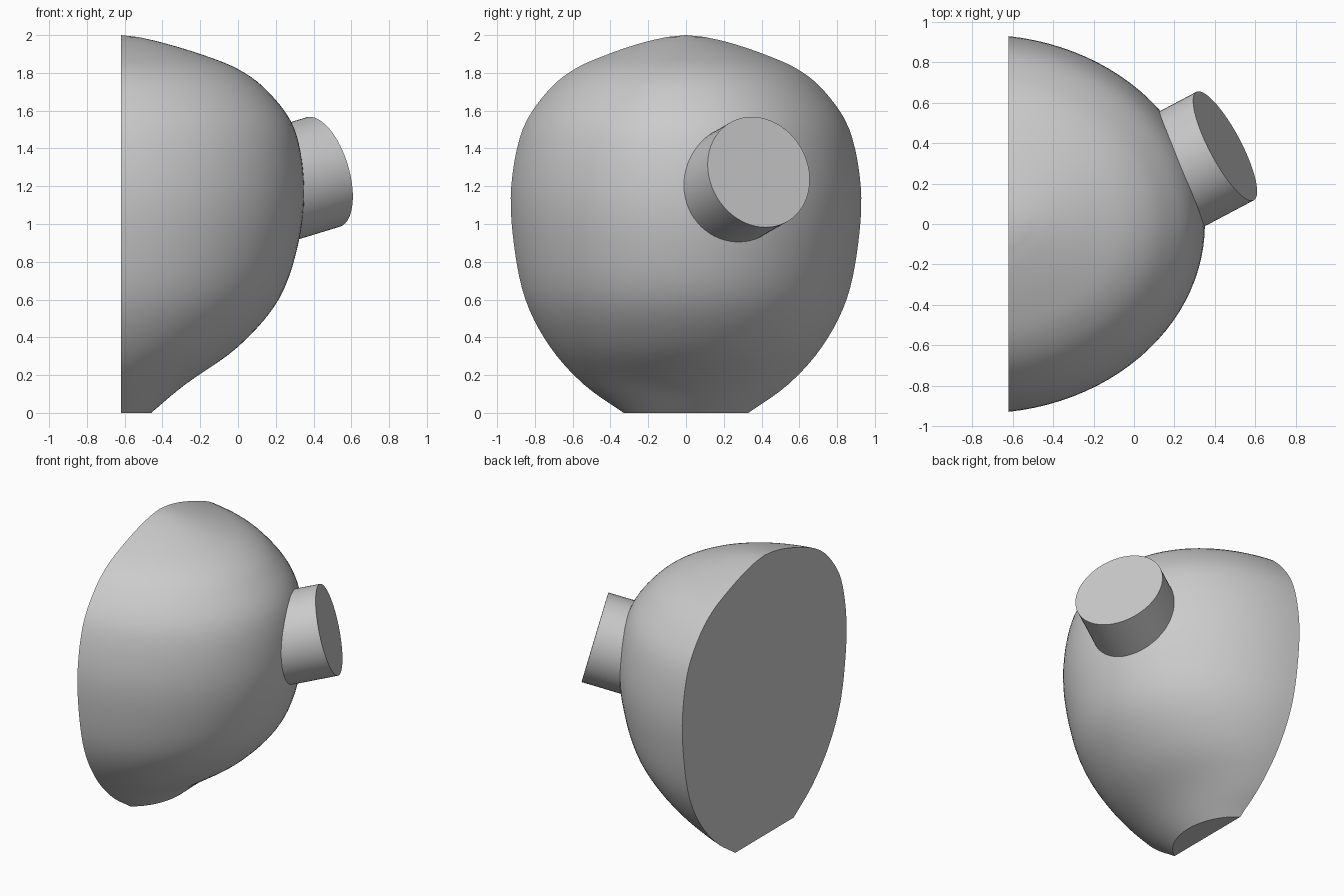
import bpy, bmesh, math
from mathutils import Vector

default = bpy.data.objects.get("Cube")
if default:
    bpy.data.objects.remove(default, do_unlink=True)

GREY = (0.6, 0.6, 0.6, 1)
grey = bpy.data.materials.new("plain grey")
grey.use_nodes = True
grey.diffuse_color = GREY
grey.node_tree.nodes["Principled BSDF"].inputs["Base Color"].default_value = GREY


def add_part(name, bm, angle):
    bmesh.ops.recalc_face_normals(bm, faces=bm.faces[:])
    mesh = bpy.data.meshes.new(name)
    bm.to_mesh(mesh)
    bm.free()
    mesh.materials.append(grey)
    obj = bpy.data.objects.new(name, mesh)
    bpy.context.collection.objects.link(obj)
    bpy.ops.object.select_all(action="DESELECT")
    obj.select_set(True)
    bpy.context.view_layer.objects.active = obj
    bpy.ops.object.shade_smooth_by_angle(angle=math.radians(angle))
    return obj


def smooth_path(points, steps):
    """Catmull-Rom curve through the points."""
    p = [Vector(q) for q in points]
    p = [2 * p[0] - p[1]] + p + [2 * p[-1] - p[-2]]
    path = []
    for a, b, c, d in zip(p, p[1:], p[2:], p[3:]):
        for i in range(steps):
            t = i / steps
            path.append(b + (c - a) * t / 2 + (a - 2.5 * b + 2 * c - d / 2) * t**2
                        + (1.5 * (b - c) + (d - a) / 2) * t**3)
    return path + [p[-2]]


# Half dome: each level gives its foremost x, half width on the flat side, and z
CUT_X, AXIS_X, SEGMENTS = -0.62, -0.76, 48
levels = [(-0.46, 0.33, 0), (-0.28, 0.54, 0.15), (0, 0.72, 0.35),
          (0.215, 0.85, 0.6), (0.32, 0.912, 0.9), (0.35, 0.925, 1.2),
          (0.30, 0.865, 1.5), (0.16, 0.735, 1.7), (0, 0.59, 1.82),
          (-0.2, 0.41, 1.9), (-0.4, 0.23, 1.96), (-0.53, 0.1, 1.99)]

bm = bmesh.new()
rings = []
for x, half_width, z in smooth_path(levels, 5):
    depth = x - AXIS_X
    limit = math.acos((CUT_X - AXIS_X) / depth)
    ring = []
    for i in range(SEGMENTS + 1):
        phi = limit * (2 * i / SEGMENTS - 1)
        y = half_width * math.sin(phi) / math.sin(limit)
        ring.append(bm.verts.new((AXIS_X + depth * math.cos(phi), y, z)))
    rings.append(ring)
for low, high in zip(rings, rings[1:]):
    for i in range(SEGMENTS):
        bm.faces.new((low[i], low[i + 1], high[i + 1], high[i]))
tip = bm.verts.new((CUT_X, 0, 2))
for a, b in zip(rings[-1], rings[-1][1:]):
    bm.faces.new((a, b, tip))

# Flat bottom and flat side
bm.faces.new(rings[0])
bm.faces.new([r[0] for r in rings] + [tip] + [r[-1] for r in reversed(rings)])
add_part("half_dome_body", bm, 35)

# Stub cylinder pointing out of the dome
LENGTH = 0.5
direction = Vector((0.85, 0.45, 0.26)).normalized()
bm = bmesh.new()
bmesh.ops.create_cone(bm, cap_ends=True, segments=64, radius1=0.303,
                      radius2=0.303, depth=LENGTH)
stub = add_part("round_stub", bm, 35)
stub.rotation_mode = "QUATERNION"
stub.rotation_quaternion = direction.to_track_quat("Z", "Y")
stub.location = Vector((0.45, 0.385, 1.275)) - direction * LENGTH / 2
